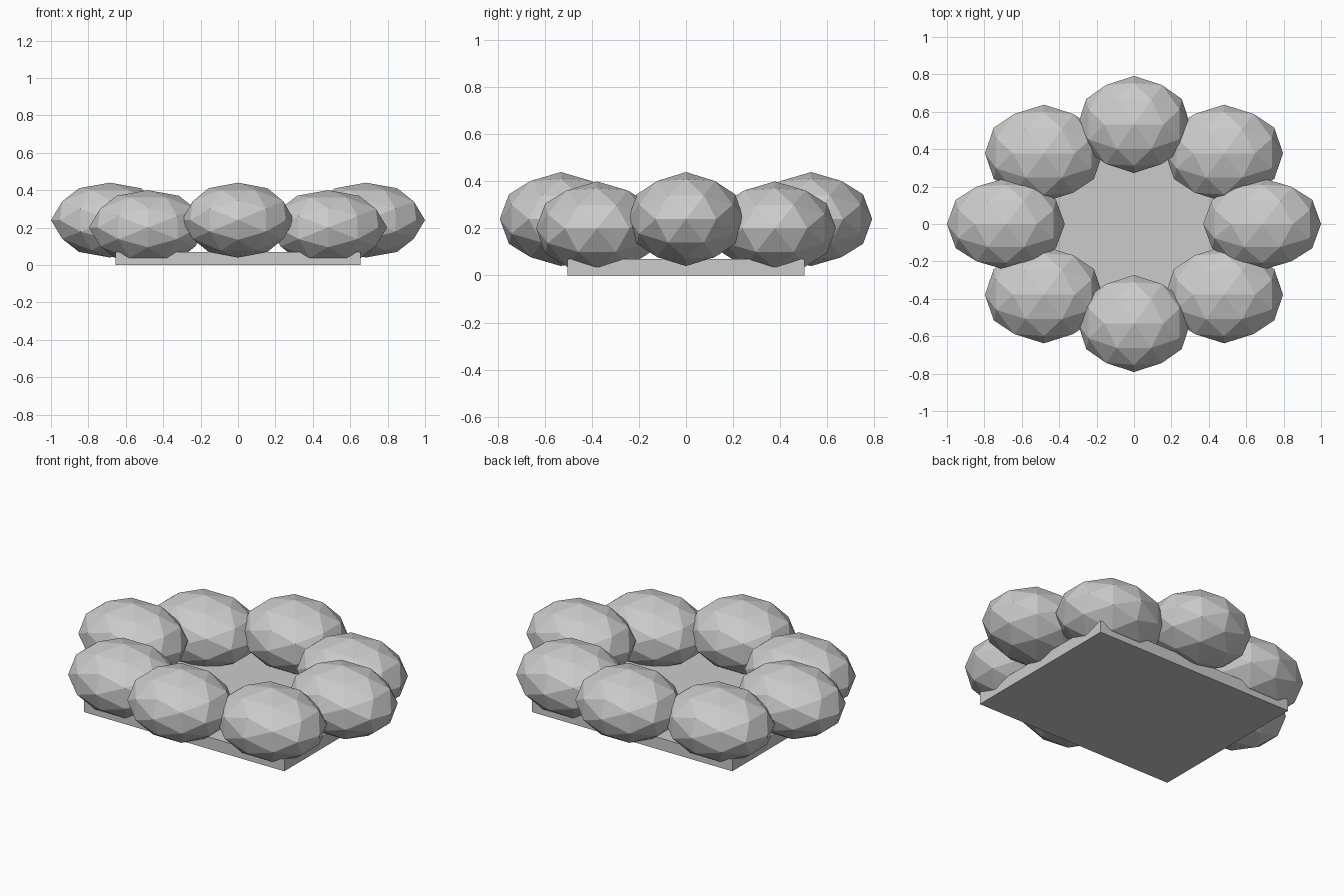
import bpy, math
from mathutils import Matrix

if "Cube" in bpy.data.objects:
    bpy.data.objects.remove(bpy.data.objects["Cube"])

# flat base slab
bpy.ops.mesh.primitive_cube_add(size=1, location=(0, 0, 0.035))
base = bpy.context.object
base.name = "base_slab"
base.scale = (1.31, 1.006, 0.07)


def stone(name, center, radii):
    """Low-poly ellipsoid with its two-fold axes lined up with x, y and z."""
    bpy.ops.mesh.primitive_ico_sphere_add(subdivisions=2, radius=1, location=center)
    ob = bpy.context.object
    ob.name = name
    tilt = -math.atan(2) / 2
    ob.data.transform(Matrix.Rotation(tilt, 4, 'Y'))
    ob.scale = radii


# side stones and front/back stones, slightly raised
for s, side, end in ((1, "right", "back"), (-1, "left", "front")):
    stone(side + "_stone", (s * 0.685, 0, 0.24), (0.315, 0.246, 0.2))
    stone(end + "_stone", (0, s * 0.532, 0.24), (0.30, 0.26, 0.2))

# corner stones, sitting lower
for sx, side in ((1, "right"), (-1, "left")):
    for sy, end in ((1, "back"), (-1, "front")):
        stone(f"{end}_{side}_corner_stone", (sx * 0.482, sy * 0.378, 0.2),
              (0.315, 0.26, 0.2))
